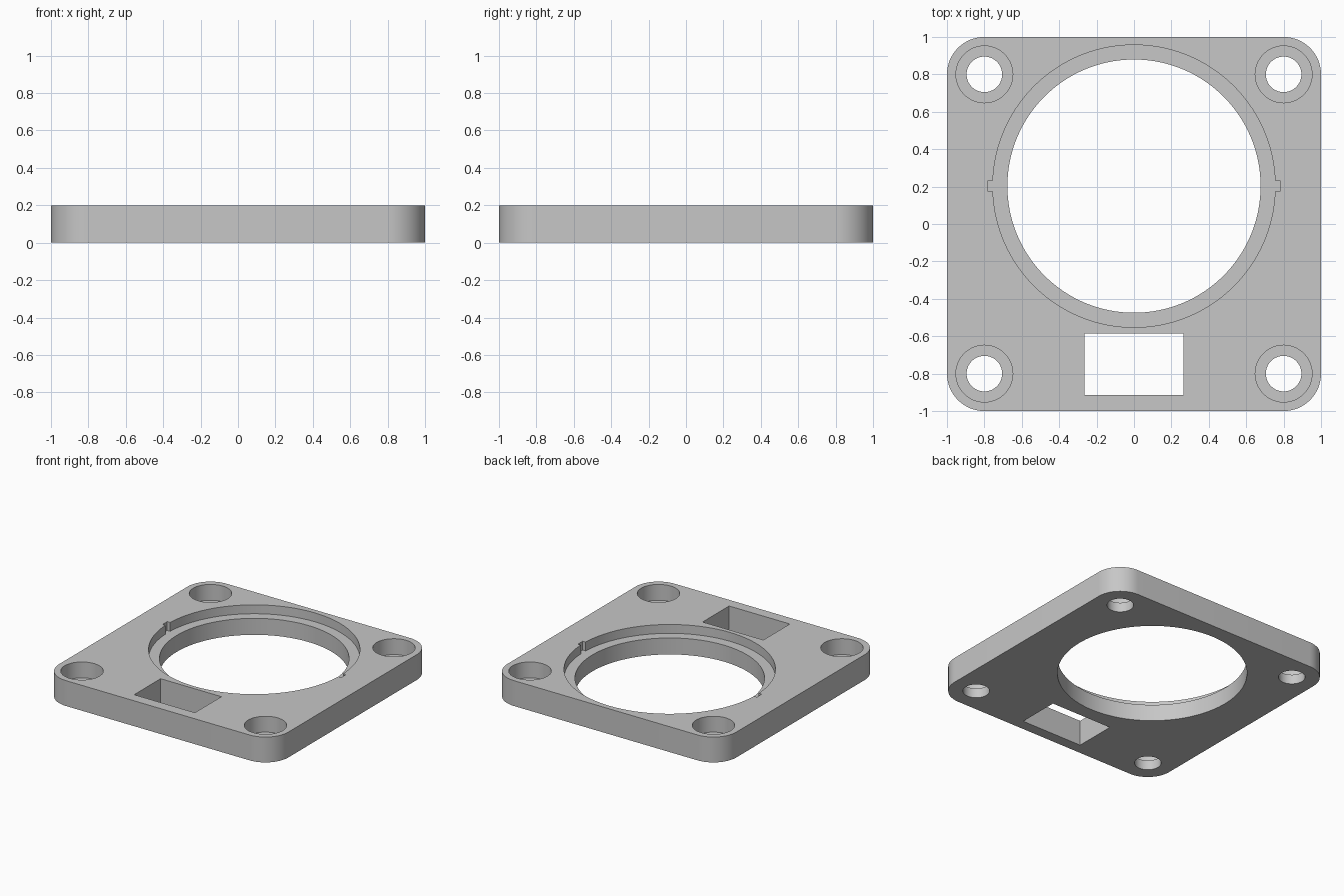
import bpy, bmesh, math

cube = bpy.data.objects.get("Cube")
if cube:
    bpy.data.objects.remove(cube, do_unlink=True)

T = 0.2            # plate thickness
CY = 0.2025        # centre of the large opening
OVER = 0.1         # cutter overshoot

grey = bpy.data.materials.new("light_grey")
grey.use_nodes = True
grey.diffuse_color = (0.57, 0.57, 0.57, 1)
grey.node_tree.nodes["Principled BSDF"].inputs["Base Color"].default_value = (0.57, 0.57, 0.57, 1)


def arc(cx, cy, r, a0, a1, n):
    """Points along an arc, both ends included."""
    return [(cx + r * math.cos(a0 + (a1 - a0) * i / n),
             cy + r * math.sin(a0 + (a1 - a0) * i / n)) for i in range(n + 1)]


def circle(cx, cy, r, n):
    return arc(cx, cy, r, 0, math.tau, n)[:-1]


def prism(name, outline, z0, z1):
    """Extrude a closed outline from z0 to z1."""
    bm = bmesh.new()
    base = bm.faces.new([bm.verts.new((x, y, z0)) for x, y in outline])
    top = bmesh.ops.extrude_face_region(bm, geom=[base])["geom"]
    for v in top:
        if isinstance(v, bmesh.types.BMVert):
            v.co.z = z1
    bmesh.ops.recalc_face_normals(bm, faces=bm.faces)
    mesh = bpy.data.meshes.new(name)
    bm.to_mesh(mesh)
    bm.free()
    mesh.materials.append(grey)
    obj = bpy.data.objects.new(name, mesh)
    bpy.context.collection.objects.link(obj)
    return obj


# Rounded square plate
outline = []
for k, (sx, sy) in enumerate([(1, 1), (-1, 1), (-1, -1), (1, -1)]):
    a = k * math.pi / 2
    outline += arc(0.8 * sx, 0.8 * sy, 0.2, a, a + math.pi / 2, 16)
plate = prism("mounting_plate", outline, 0, T)

cutters = []


def cut(name, shape, floor=-OVER):
    obj = prism(name, shape, floor, T + OVER)
    obj.hide_render = True
    cutters.append(obj)


# Large opening with a shallow seat that has a key notch on each side
R, NX, NH = 0.755, 0.78, 0.03
a = math.asin(NH / R)
seat = []
for s in (1, -1):
    seat += [(s * NX, CY - s * NH), (s * NX, CY + s * NH)]
    start = 0 if s > 0 else math.pi
    seat += arc(0, CY, R, start + a, start + math.pi - a, 64)
cut("seat_cutter", seat, T - 0.07)
cut("opening_cutter", circle(0, CY, 0.677, 128))

# Counterbored screw holes in the corners
for x in (-0.8, 0.8):
    for y in (-0.8, 0.8):
        cut("screw_head_cutter", circle(x, y, 0.152, 48), T - 0.125)
        cut("screw_hole_cutter", circle(x, y, 0.095, 48))

# Rectangular window
cut("window_cutter", [(-0.265, -0.915), (0.265, -0.915), (0.265, -0.585), (-0.265, -0.585)])

for c in cutters:
    mod = plate.modifiers.new(c.name, 'BOOLEAN')
    mod.operation = 'DIFFERENCE'
    mod.solver = 'EXACT'
    mod.object = c

# Bake the cuts and drop the cutters
bpy.context.view_layer.update()
graph = bpy.context.evaluated_depsgraph_get()
baked = bpy.data.meshes.new_from_object(plate.evaluated_get(graph))
plate.modifiers.clear()
plate.data = baked
for c in cutters:
    bpy.data.objects.remove(c, do_unlink=True)

bpy.ops.object.select_all(action='DESELECT')
plate.select_set(True)
bpy.context.view_layer.objects.active = plate
bpy.ops.object.shade_smooth_by_angle(angle=math.radians(30))
